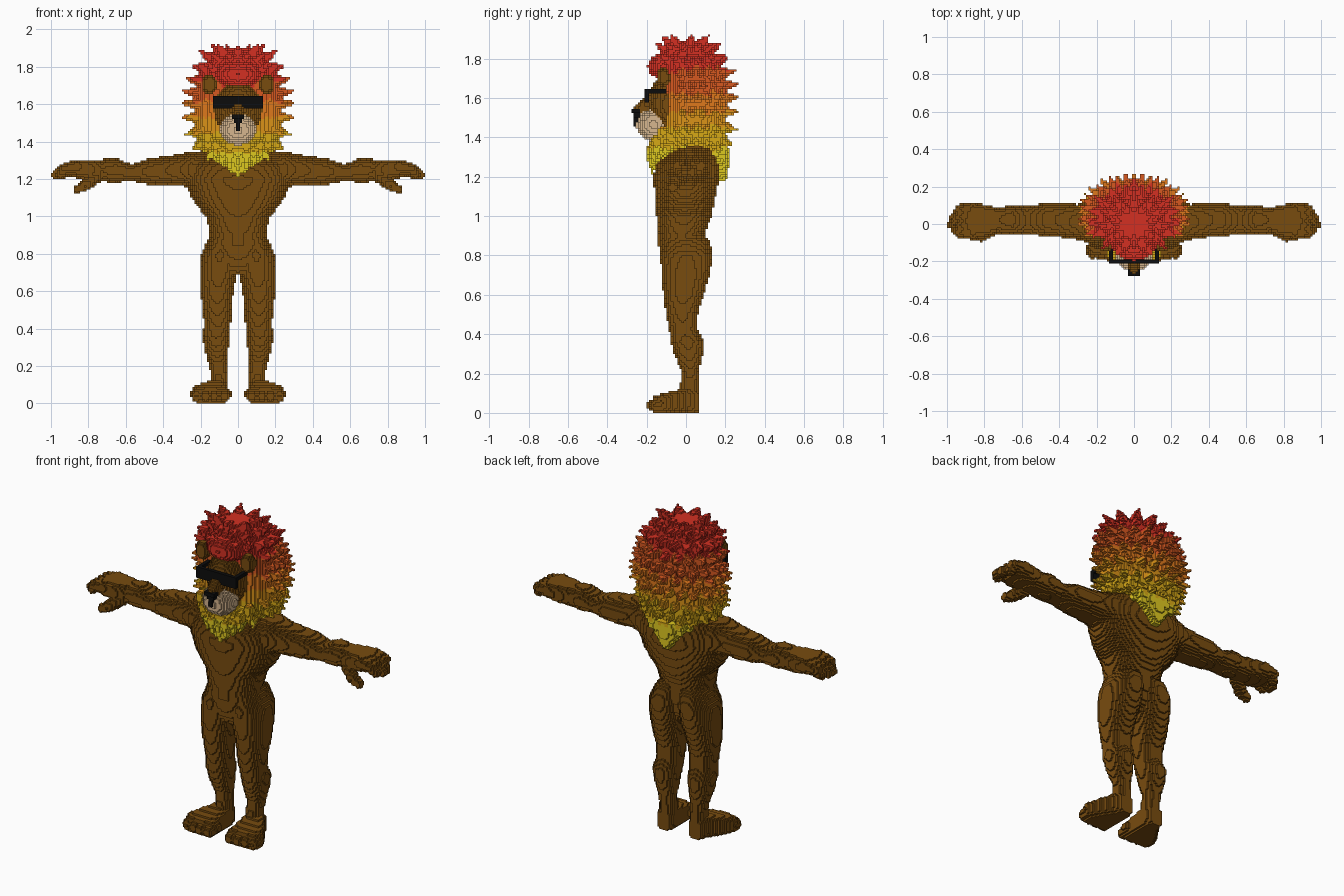
import bpy
import math
import random
from mathutils import Vector

random.seed(4)
CELL = 1 / 90          # edge length of one block
cells = {}             # block index -> (part, colour), built for the +x half

cube = bpy.data.objects.get("Cube")
if cube:
    bpy.data.objects.remove(cube, do_unlink=True)

COLOURS = {
    "brown fur": (120, 76, 15), "tan muzzle": (214, 182, 142), "black": (12, 12, 12),
    "red mane": (212, 48, 34), "rust mane": (214, 88, 32), "orange mane": (222, 120, 28),
    "amber mane": (218, 146, 24), "gold mane": (214, 168, 22), "yellow mane": (222, 200, 32),
}
NAMES = list(COLOURS)
PAIRED = {"arm", "hand", "leg", "foot", "ear"}


def make_material(name):
    linear = [((c / 255 + 0.055) / 1.055) ** 2.4 for c in COLOURS[name]] + [1]
    mat = bpy.data.materials.new(name)
    mat.use_nodes = True
    mat.diffuse_color = linear
    bsdf = mat.node_tree.nodes["Principled BSDF"]
    bsdf.inputs["Base Color"].default_value = linear
    bsdf.inputs["Roughness"].default_value = 0.9
    return mat


def mane_colour(p):
    """Bands from red crown to yellow tips, with a ragged edge."""
    ragged = 0.014 * math.sin(18 * math.atan2(p.x, p.y)) + 0.008 * math.sin(90 * p.x)
    if p.z + ragged > 1.71 + 0.15 * p.y + 0.15 * p.x:
        return "red mane"
    bands = ((1.62, "rust mane"), (1.53, "orange mane"), (1.45, "amber mane"), (1.34, "gold mane"))
    for height, name in bands:
        if p.z + ragged > height:
            return name
    return "yellow mane"


def fill(part, colour, low, high, inside):
    """Put blocks wherever the inside test holds in a box."""
    a = [math.floor(v / CELL) for v in low]
    b = [math.ceil(v / CELL) for v in high]
    for i in range(max(a[0], 0), b[0]):
        for j in range(a[1], b[1]):
            for k in range(max(a[2], 0), b[2]):
                p = Vector((i + 0.5, j + 0.5, k + 0.5)) * CELL
                if inside(p):
                    cells[i, j, k] = (part, colour(p) if callable(colour) else colour)


def section(rows, t):
    """Interpolate the cross-section of a loft at station t."""
    for r, s in zip(rows, rows[1:]):
        if r[0] <= t <= s[0]:
            f = (t - r[0]) / (s[0] - r[0])
            return [u + (v - u) * f for u, v in zip(r[1:], s[1:])]


def loft(part, colour, axis, rows, power=2.3):
    """Rows are (station, low and high on one cross axis, low and high on the other)."""
    across = [n for n in range(3) if n != axis]
    low, high = [0] * 3, [0] * 3
    low[axis], high[axis] = rows[0][0], rows[-1][0]
    for n, c in enumerate(across):
        low[c] = min(r[1 + 2 * n] for r in rows)
        high[c] = max(r[2 + 2 * n] for r in rows)

    def inside(p):
        s = section(rows, p[axis])
        if not s:
            return False
        u = abs(2 * p[across[0]] - s[0] - s[1]) / (s[1] - s[0])
        v = abs(2 * p[across[1]] - s[2] - s[3]) / (s[3] - s[2])
        return u ** power + v ** power <= 1

    fill(part, colour, low, high, inside)


def rod(part, colour, start, end, r0, r1):
    """Round-ended tapered rod."""
    start, end = Vector(start), Vector(end)
    d = end - start
    r = max(r0, r1)

    def inside(p):
        t = min(1, max(0, (p - start).dot(d) / d.length_squared))
        return (p - start - d * t).length <= r0 + (r1 - r0) * t

    fill(part, colour, [min(u, v) - r for u, v in zip(start, end)],
         [max(u, v) + r for u, v in zip(start, end)], inside)


def ball(part, colour, centre, radii):
    fill(part, colour, [c - r for c, r in zip(centre, radii)], [c + r for c, r in zip(centre, radii)],
         lambda p: sum(((v - c) / r) ** 2 for v, c, r in zip(p, centre, radii)) <= 1)


def box(part, colour, low, high):
    fill(part, colour, low, high, lambda p: all(a <= v <= b for a, v, b in zip(low, p, high)))


# Torso
FUR = "brown fur"
torso = [(.69, .05, -.10, .05), (.75, .14, -.125, .09), (.85, .16, -.14, .10), (.9, .15, -.14, .095),
         (1, .17, -.15, .13), (1.05, .215, -.155, .14), (1.1, .25, -.158, .15), (1.2, .285, -.165, .17),
         (1.27, .28, -.15, .165), (1.33, .25, -.08, .15), (1.36, .18, -.04, .13)]
loft("torso", FUR, 2, [(z, -w, w, f, b) for z, w, f, b in torso], 2.4)

# Leg with calf, thigh and buttock
loft("leg", FUR, 2, [
    (.05, .06, .14, -.04, .065), (.15, .06, .145, -.03, .065), (.2, .06, .155, -.02, .062),
    (.3, .05, .18, -.06, .085), (.36, .045, .188, -.075, .09), (.42, .04, .18, -.085, .06),
    (.5, .035, .187, -.10, .06), (.6, .025, .2, -.115, .09), (.7, .005, .202, -.125, .12),
    (.8, 0, .195, -.13, .14), (.88, 0, .16, -.12, .12), (.93, .02, .12, -.08, .06)])

# Foot with four toes
loft("foot", FUR, 1, [(-.17, .05, .235, 0, .08), (-.12, .05, .25, 0, .10), (-.05, .05, .21, 0, .115),
                      (.02, .055, .16, 0, .13), (.07, .07, .14, 0, .10)], 4)
for n in range(4):
    x = .075 + .049 * n
    rod("foot", FUR, (x - .005, -.13, .05), (x, -.172 + .009 * max(0, n - 1), .038), .036, .03)

# Arm
loft("arm", FUR, 0, [
    (.15, -.08, .13, 1.15, 1.34), (.25, -.10, .12, 1.15, 1.35), (.3, -.085, .105, 1.165, 1.335),
    (.4, -.07, .11, 1.165, 1.32), (.48, -.065, .11, 1.17, 1.31), (.57, -.055, .095, 1.19, 1.28),
    (.65, -.055, .10, 1.18, 1.312), (.73, -.05, .088, 1.185, 1.305)])

# Hand with four fingers and a thumb
loft("hand", FUR, 0, [(.73, -.05, .088, 1.185, 1.305), (.8, -.07, .105, 1.195, 1.305),
                      (.86, -.07, .11, 1.205, 1.305), (.91, -.06, .10, 1.215, 1.29)], 2.8)
for n, reach in enumerate((.95, .976, .97, .94)):
    y = -.047 + .042 * n
    rod("hand", FUR, (.86, y, 1.265), (.93, y, 1.255), .034, .028)
    rod("hand", FUR, (.92, y, 1.255), (reach, y * .8, 1.223), .028, .024)
rod("hand", FUR, (.76, -.03, 1.21), (.82, -.065, 1.165), .035, .03)
rod("hand", FUR, (.82, -.065, 1.165), (.86, -.068, 1.145), .028, .024)

# Mane mass, beard and nape
core = [(1.3, .13, -.12, .15), (1.36, .19, -.12, .19), (1.42, .22, -.115, .2), (1.5, .235, -.11, .2),
        (1.6, .24, -.11, .21), (1.7, .225, -.12, .2), (1.78, .2, -.13, .17), (1.84, .15, -.12, .13),
        (1.89, .07, -.07, .06)]
core = [(z, -w, w, f, b) for z, w, f, b in core]
loft("mane", mane_colour, 2, core)
loft("mane", mane_colour, 2, [(1.23, -.04, .04, -.18, -.1), (1.3, -.1, .1, -.185, 0),
                              (1.38, -.16, .16, -.17, .02), (1.42, -.18, .18, -.13, .02)])
loft("mane", mane_colour, 2, [(1.18, -.02, .02, .16, .205), (1.26, -.08, .08, .1, .22),
                              (1.35, -.16, .16, .05, .22)])
ball("mane", mane_colour, (0, -.08, 1.76), (.13, .115, .075))

# Rings of pointed tufts: height, count, rise
for ring, (z, count, rise) in enumerate([
        (1.35, 9, -1.6), (1.4, 10, -1), (1.46, 11, -.4), (1.53, 11, 0), (1.6, 11, .1), (1.66, 11, .15),
        (1.72, 10, .3), (1.78, 9, .6), (1.83, 6, 1.2), (1.86, 4, 2.2)]):
    x0, x1, y0, y1 = section(core, z)
    for n in range(count):
        a = math.pi * (n + 0.5 * (ring % 2)) / (count - 0.5)
        out = Vector((math.sin(a), math.cos(a), 0))
        base = Vector((x1 * out.x, (y0 + y1) / 2 + (y1 - y0) / 2 * out.y, z))
        if base.y < -.03 and base.x < .19 and 1.37 < z < 1.75:
            continue
        length = random.uniform(.055, .075)
        tip = base + (out + Vector((0, 0, rise))).normalized() * length
        rod("mane", mane_colour, base - out * .03, tip, .04, .004)

# Hanging tufts on the beard and the nape
for x, y, z in [(0, -.17, 1.21), (.045, -.175, 1.235), (.085, -.165, 1.26), (.12, -.15, 1.29),
                (.16, -.12, 1.335), (0, .19, 1.18), (.05, .195, 1.22), (.1, .19, 1.27), (.15, .17, 1.32)]:
    rod("mane", mane_colour, (x, y, z + .09), (x, y, z + .006), .03, .006)

# Face, ears, muzzle and nose
ball("face", FUR, (0, -.06, 1.57), (.13, .135, .16))
ball("ear", FUR, (.152, -.115, 1.705), (.042, .035, .052))
ball("muzzle", "tan muzzle", (0, -.165, 1.465), (.098, .088, .085))
rod("face", FUR, (0, -.232, 1.543), (0, -.165, 1.59), .032, .05)
box("nose", "black", (0, -.28, 1.52), (.034, -.23, 1.547))
box("nose", "black", (0, -.27, 1.495), (.022, -.23, 1.52))
box("nose", "black", (0, -.262, 1.455), (.012, -.23, 1.495))

# Sunglasses
box("sunglasses", "black", (0, -.212, 1.575), (.13, -.19, 1.645))
box("sunglasses", "black", (.115, -.212, 1.62), (.13, -.1, 1.645))

# Mirror to both sides
blocks = {}
for (i, j, k), (part, colour) in cells.items():
    for side, index in (("left_", i), ("right_", -1 - i)):
        blocks[index, j, k] = (side + part if part in PAIRED else part, colour)

# Exposed block faces become one mesh per part
parts = {}
for cell, (part, colour) in blocks.items():
    verts, faces, tints = parts.setdefault(part, ({}, [], []))
    for axis in range(3):
        for step in (0, 1):
            near = list(cell)
            near[axis] += 2 * step - 1
            if tuple(near) in blocks:
                continue
            quad = []
            for u, v in ((0, 0), (1, 0), (1, 1), (0, 1)):
                corner = list(cell)
                corner[axis] += step
                corner[(axis + 1) % 3] += u
                corner[(axis + 2) % 3] += v
                quad.append(verts.setdefault(tuple(corner), len(verts)))
            faces.append(quad if step else quad[::-1])
            tints.append(colour)

materials = {name: make_material(name) for name in NAMES}
for part, (verts, faces, tints) in parts.items():
    mesh = bpy.data.meshes.new(part)
    mesh.from_pydata([Vector(v) * CELL for v in verts], [], faces)
    used = [name for name in NAMES if name in tints]
    for name in used:
        mesh.materials.append(materials[name])
    mesh.polygons.foreach_set("material_index", [used.index(t) for t in tints])
    mesh.update()
    bpy.context.collection.objects.link(bpy.data.objects.new(part, mesh))
